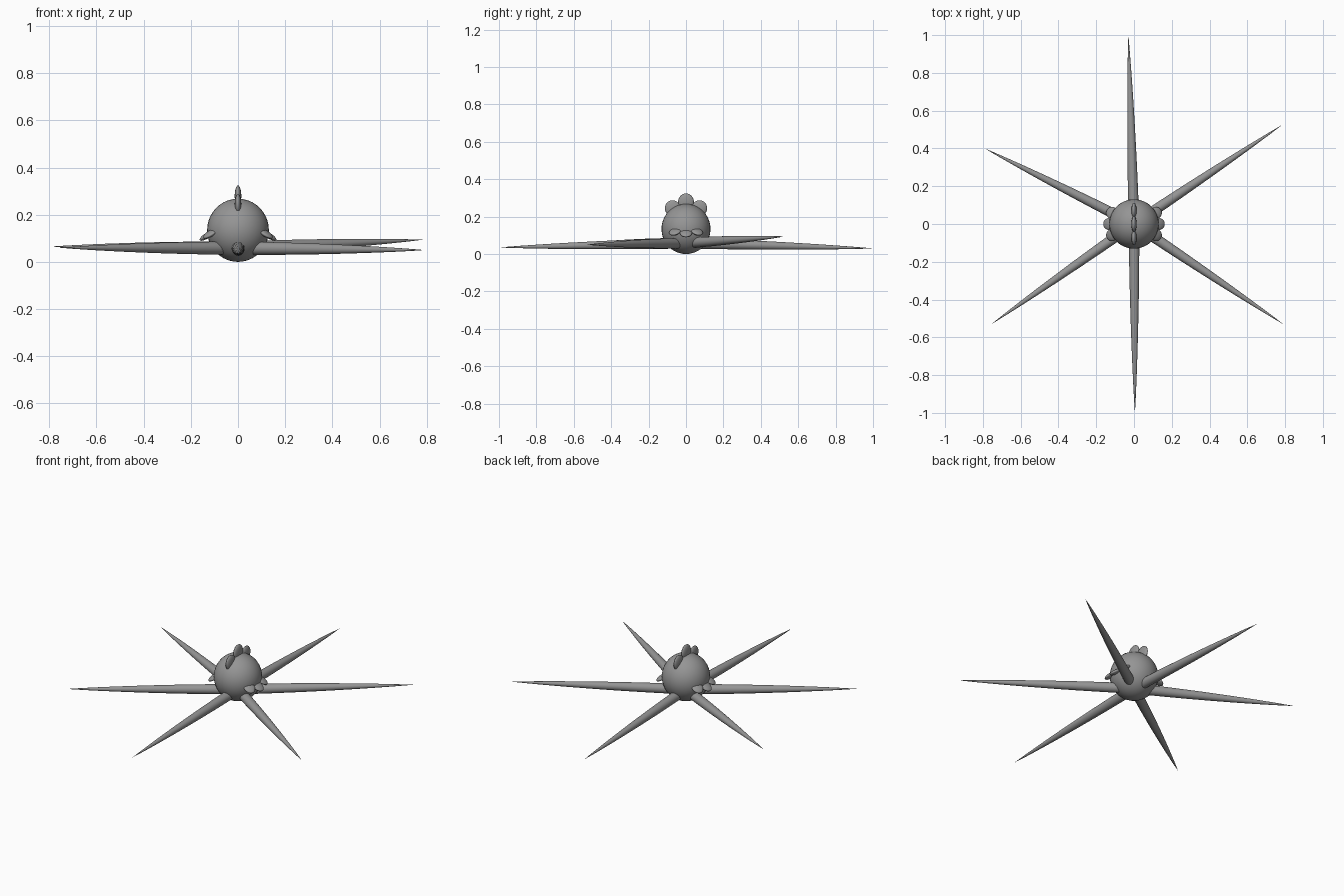
import bpy, bmesh
from math import radians, cos, sin, pi
from mathutils import Vector, Matrix, Euler

cube = bpy.data.objects.get("Cube")
if cube:
    bpy.data.objects.remove(cube, do_unlink=True)

grey = bpy.data.materials.new("plain grey")
grey.use_nodes = True
colour = (0.3, 0.3, 0.3, 1)
grey.diffuse_color = colour
grey.node_tree.nodes["Principled BSDF"].inputs["Base Color"].default_value = colour


def finish(name, bm, matrix):
    """Turn a bmesh into a smooth grey object."""
    bmesh.ops.recalc_face_normals(bm, faces=bm.faces)
    for f in bm.faces:
        f.smooth = True
    mesh = bpy.data.meshes.new(name)
    bm.to_mesh(mesh)
    bm.free()
    mesh.materials.append(grey)
    ob = bpy.data.objects.new(name, mesh)
    ob.matrix_world = matrix
    bpy.context.collection.objects.link(ob)
    return ob


def ellipsoid(name, centre, radii, rot=(0, 0, 0)):
    bm = bmesh.new()
    bmesh.ops.create_uvsphere(bm, u_segments=32, v_segments=20, radius=1)
    bmesh.ops.scale(bm, vec=radii, verts=bm.verts)
    turn = Euler([radians(a) for a in rot]).to_matrix().to_4x4()
    return finish(name, bm, Matrix.Translation(centre) @ turn)


def spike(name, root, tip, radius, rings=20, sides=20):
    """Long tapering spine with a softly rounded point."""
    root, tip = Vector(root), Vector(tip)
    axis = tip - root
    bm = bmesh.new()
    loops = []
    for i in range(rings):
        t = i / rings
        r = radius * (1 - t ** 1.8) ** 0.9
        loops.append([bm.verts.new((r * cos(2 * pi * k / sides),
                                    r * sin(2 * pi * k / sides),
                                    t * axis.length)) for k in range(sides)])
    for a, b in zip(loops, loops[1:]):
        for k in range(sides):
            n = (k + 1) % sides
            bm.faces.new((a[k], a[n], b[n], b[k]))
    end = bm.verts.new((0, 0, axis.length))
    for k in range(sides):
        bm.faces.new((loops[-1][k], loops[-1][(k + 1) % sides], end))
    bm.faces.new(loops[0])
    turn = axis.to_track_quat('Z', 'Y').to_matrix().to_4x4()
    return finish(name, bm, Matrix.Translation(root) @ turn)


# Round body
ellipsoid("body", (0, 0, 0.134), (0.131, 0.131, 0.134))

# Six long spines radiating from low on the body
tips = {
    "front_spine": (0.005, -1.0, 0.035),
    "back_spine": (-0.03, 1.0, 0.03),
    "back_left_spine": (0.785, 0.525, 0.094),
    "front_left_spine": (0.79, -0.53, 0.05),
    "back_right_spine": (-0.79, 0.40, 0.065),
    "front_right_spine": (-0.755, -0.53, 0.06),
}
for name, tip in tips.items():
    spike(name, (0, 0, 0.058), tip, 0.028)

# Crest of three thin discs along the top
for name, y, z, tilt in (("front", -0.07, 0.243, 28), ("middle", 0, 0.279, 0),
                         ("back", 0.07, 0.243, -28)):
    ellipsoid(name + "_crest", (0, y, z), (0.014, 0.042, 0.045), (tilt, 0, 0))

# Fans of three small flat fins on each side
for side, s in (("left", 1), ("right", -1)):
    for name, y, x, z, yaw in (("front", -0.058, 0.115, 0.121, -25),
                               ("middle", 0, 0.13, 0.112, 0),
                               ("back", 0.058, 0.115, 0.121, 25)):
        ellipsoid(f"{side}_{name}_fin", (s * x, y, z), (0.038, 0.032, 0.012),
                  (0, s * 32, s * yaw))
